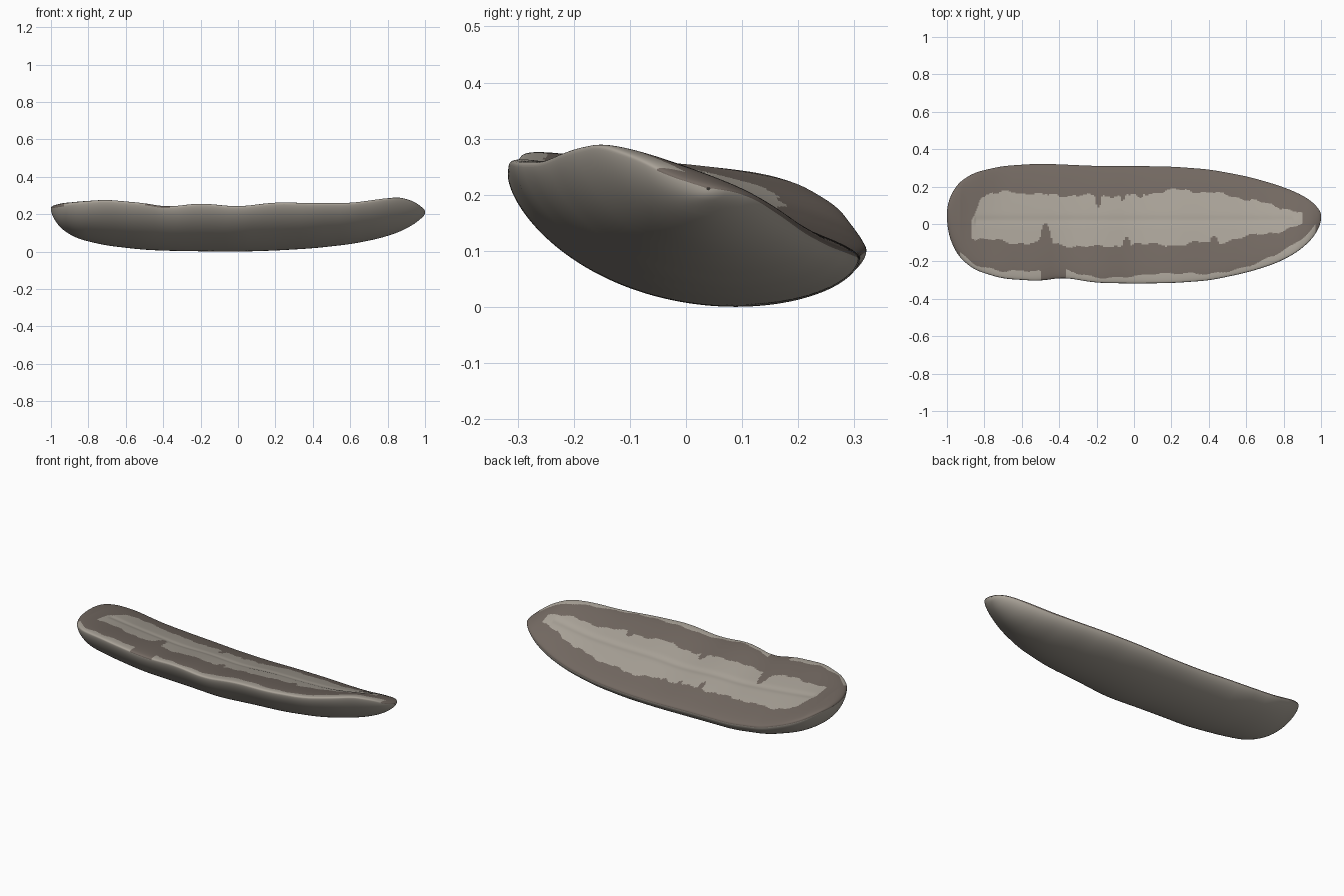
import bpy, bmesh, math

if "Cube" in bpy.data.objects:
    bpy.data.objects.remove(bpy.data.objects["Cube"])

# stations: x, front y, back y, front rim z, back rim z, bottom z
ST = [(-1, .045, .055, .232, .232, .229), (-.99, -.05, .12, .233, .23, .19),
      (-.97, -.11, .17, .236, .22, .155), (-.93, -.18, .225, .242, .198, .112),
      (-.85, -.245, .275, .255, .168, .068), (-.7, -.292, .31, .268, .122, .033),
      (-.5, -.305, .323, .25, .10, .01), (-.38, -.285, .318, .228, .097, .005),
      (-.2, -.315, .31, .25, .09, .002), (0, -.318, .31, .23, .085, 0),
      (.2, -.316, .307, .255, .088, .006), (.4, -.302, .292, .25, .094, .018),
      (.6, -.26, .255, .25, .108, .04), (.75, -.213, .213, .27, .13, .07),
      (.86, -.157, .172, .284, .16, .105), (.94, -.09, .127, .262, .19, .148),
      (.98, -.035, .088, .235, .205, .18), (1, .037, .043, .212, .212, .209)]
# light middle strip: x, front edge y, back edge y
STRIP = [(-.88, -.05, -.02), (-.85, -.08, .06), (-.82, -.08, .15), (-.65, -.10, .175),
         (-.5, -.10, .155), (-.2, -.125, .15), (0, -.11, .155), (.25, -.11, .185),
         (.5, -.09, .155), (.7, -.05, .11), (.86, -.02, .07), (.9, .0, .05)]
NX, NU = 320, 120


def lerp_table(tab, x):
    if x <= tab[0][0]:
        return tab[0][1:]
    for a, b in zip(tab, tab[1:]):
        if x <= b[0]:
            ta, tb, t = (math.asin(v) for v in (a[0], b[0], x))
            f = (t - ta) / (tb - ta)
            return tuple(p + (q - p) * f for p, q in zip(a[1:], b[1:]))
    return tab[-1][1:]


def station(th):
    """Smoothed station values at the angle th, where x = sin(th)."""
    w = min(.06, math.pi / 2 - abs(th))
    rows = [lerp_table(ST, max(-1, min(1, math.sin(th + w * k / 3)))) for k in range(-3, 4)]
    return [sum(c) / 7 for c in zip(*rows)]


def section(th, top):
    x = math.sin(th)
    yf, yb, zf, zb, zbot = station(th)
    phis = [math.pi * j / NU for j in range(NU + 1)]
    pts = []
    shape = lambda p: max(0, math.sin(p)) ** 1.22 * (1 + .14 * math.cos(p))
    chord = lambda p: zf + (zb - zf) * (1 - math.cos(p)) / 2
    depth = min((chord(p) - zbot) / shape(p) for p in phis[1:-1])
    rise = .032 * min(1, (yb - yf) / .4)
    for p in phis:
        y = yf + (yb - yf) * (1 - math.cos(p)) / 2
        if top:
            z = chord(p) + rise * max(0, math.sin(p)) ** .75
            if abs(x) < .85:  # shallow groove along the middle
                z -= .004 * math.exp(-((y - .02) / .02) ** 2)
        else:
            z = chord(p) - depth * shape(p)
        pts.append((x, y, z))
    return pts


def is_light(c):
    x, y = c.x, c.y
    yf = lerp_table(ST, max(-1, min(1, x)))[0]
    # rolled front edge, wider towards the right end
    edge = .04 + .012 * math.sin(9 * x) + .004 * math.sin(47 * x)
    if -.93 < x < .97 and y < yf + edge and not -.5 < x < -.36:
        return True
    # ragged middle strip
    if not -.87 < x < .9:
        return False
    lo, hi = lerp_table(STRIP, x)
    lo += .008 * math.sin(23 * x) + .005 * math.sin(61 * x + 1)
    hi += .007 * math.sin(27 * x + 2) + .005 * math.sin(71 * x)
    # notches in the strip
    for nx, back, deep, wide in ((-.19, 1, .06, .02), (-.06, 1, .035, .018), (.03, 1, .025, .02),
                                 (-.47, 0, .1, .035), (-.04, 0, .055, .025), (.43, 0, .03, .025)):
        cut = deep * max(0, 1 - (abs(x - nx) / wide) ** 2)
        if back:
            hi -= cut
        else:
            lo += cut
    return lo < y < hi


def material(name, col):
    m = bpy.data.materials.new(name)
    m.diffuse_color = (*col, 1)
    m.use_nodes = True
    m.node_tree.nodes["Principled BSDF"].inputs["Base Color"].default_value = m.diffuse_color
    return m


light = material("pale_taupe", (.40, .365, .315))
dark = material("dark_brown_grey", (.17, .14, .12))


def loft(name, top):
    bm = bmesh.new()
    rows = []
    for i in range(NX + 1):
        th = math.pi * (i / NX - .5)
        rows.append([bm.verts.new(p) for p in section(th, top)])
    for a, b in zip(rows, rows[1:]):
        for j in range(NU):
            q = (a[j], b[j], b[j + 1], a[j + 1])
            f = bm.faces.new(q if top else q[::-1])
            f.smooth = True
            if top and not is_light(f.calc_center_median()):
                f.material_index = 1
    me = bpy.data.meshes.new(name)
    bm.to_mesh(me)
    bm.free()
    me.materials.append(light)
    me.materials.append(dark)
    ob = bpy.data.objects.new(name, me)
    bpy.context.collection.objects.link(ob)


loft("rounded_underside", False)   # boat-shaped lower body
loft("top_face", True)             # gently domed top with dark ring
